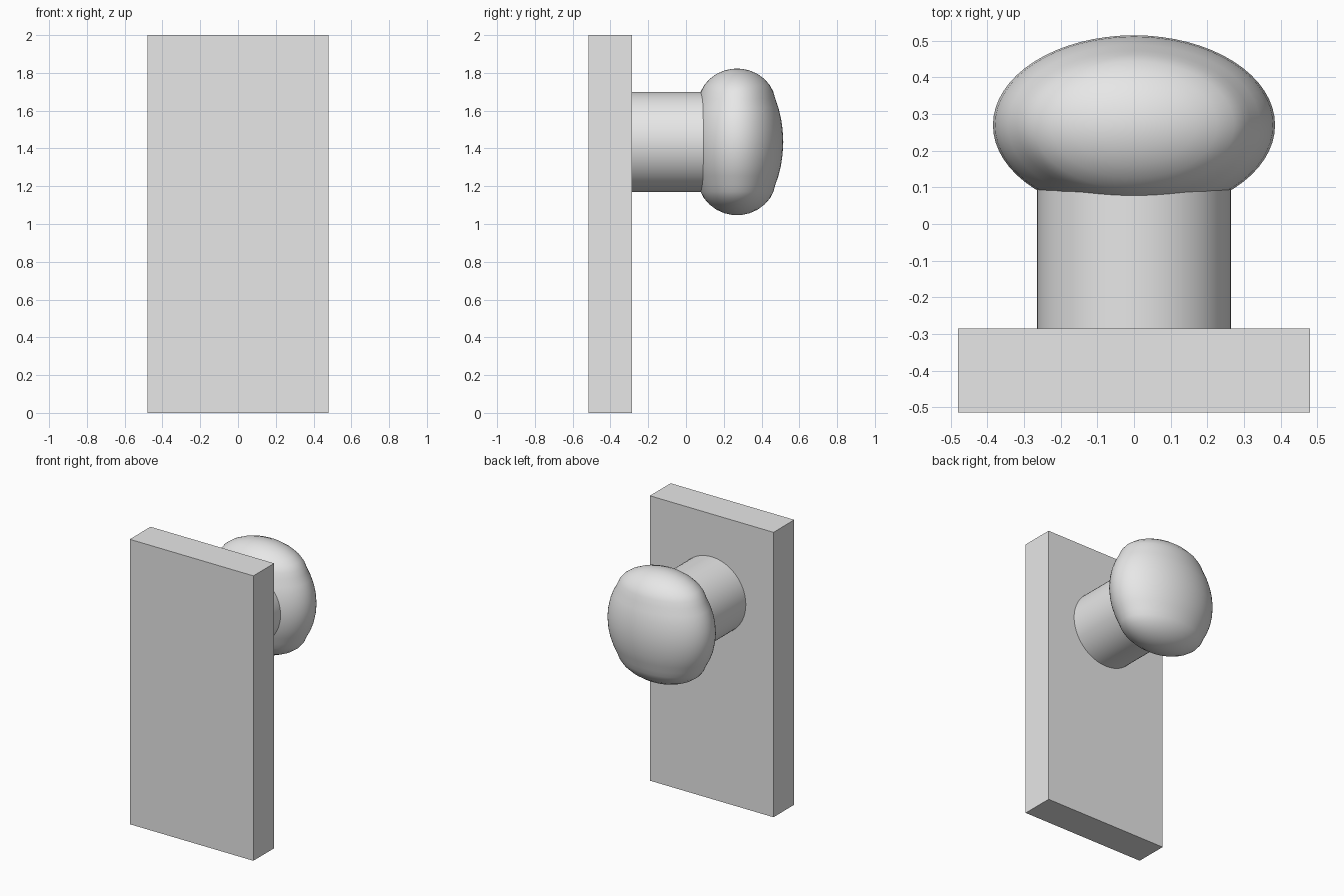
import bpy
import bmesh
from math import cos, sin, pi
from mathutils import Matrix

if "Cube" in bpy.data.objects:
    bpy.data.objects.remove(bpy.data.objects["Cube"], do_unlink=True)

grey = bpy.data.materials.new("plain_grey")
grey.use_nodes = True
grey.diffuse_color = (0.8, 0.8, 0.8, 1)
grey.node_tree.nodes["Principled BSDF"].inputs["Base Color"].default_value = (0.8, 0.8, 0.8, 1)

AXIS_Z = 1.435   # height of the knob axis
SEGMENTS = 64


def finish(name, bm, smooth=False):
    """Turn a bmesh into a named grey object."""
    bmesh.ops.recalc_face_normals(bm, faces=bm.faces)
    mesh = bpy.data.meshes.new(name)
    bm.to_mesh(mesh)
    bm.free()
    mesh.materials.append(grey)
    obj = bpy.data.objects.new(name, mesh)
    bpy.context.collection.objects.link(obj)
    if smooth:
        bpy.ops.object.select_all(action='DESELECT')
        obj.select_set(True)
        bpy.context.view_layer.objects.active = obj
        bpy.ops.object.shade_smooth_by_angle(angle=pi / 6)
    return obj


# Flat mounting plate
bm = bmesh.new()
bmesh.ops.create_cube(bm, size=1, matrix=Matrix.Translation((0, -0.4, 1))
                      @ Matrix.Diagonal((0.96, 0.23, 2, 1)))
finish("back_plate", bm)

# Round neck, running from the plate into the knob
bm = bmesh.new()
bmesh.ops.create_cone(bm, cap_ends=True, segments=SEGMENTS, radius1=0.265, radius2=0.265,
                      depth=0.51, matrix=Matrix.Translation((0, -0.04, AXIS_Z))
                      @ Matrix.Rotation(pi / 2, 4, 'X'))
finish("neck", bm, smooth=True)

# Oval knob: elliptical rings stacked on an upright axis, full at the shoulders
half = [(1, 0), (0.985, 0.065), (0.95, 0.125), (0.895, 0.18), (0.828, 0.228),
        (0.785, 0.265), (0.71, 0.3), (0.59, 0.333), (0.44, 0.36), (0.27, 0.378), (0.12, 0.386)]
profile = [(r, -z) for r, z in reversed(half[1:])] + half
bm = bmesh.new()
rings = []
for r, z in profile:
    angles = [2 * pi * i / SEGMENTS for i in range(SEGMENTS)]
    rings.append([bm.verts.new((0.385 * r * cos(a), 0.27 + 0.245 * r * sin(a), AXIS_Z + z))
                  for a in angles])
for low, high in zip(rings, rings[1:]):
    for i in range(SEGMENTS):
        j = (i + 1) % SEGMENTS
        bm.faces.new((low[i], low[j], high[j], high[i]))
for ring, z in ((rings[0], -0.388), (rings[-1], 0.388)):
    pole = bm.verts.new((0, 0.27, AXIS_Z + z))
    for i in range(SEGMENTS):
        bm.faces.new((ring[i], ring[(i + 1) % SEGMENTS], pole))
finish("knob", bm, smooth=True)
